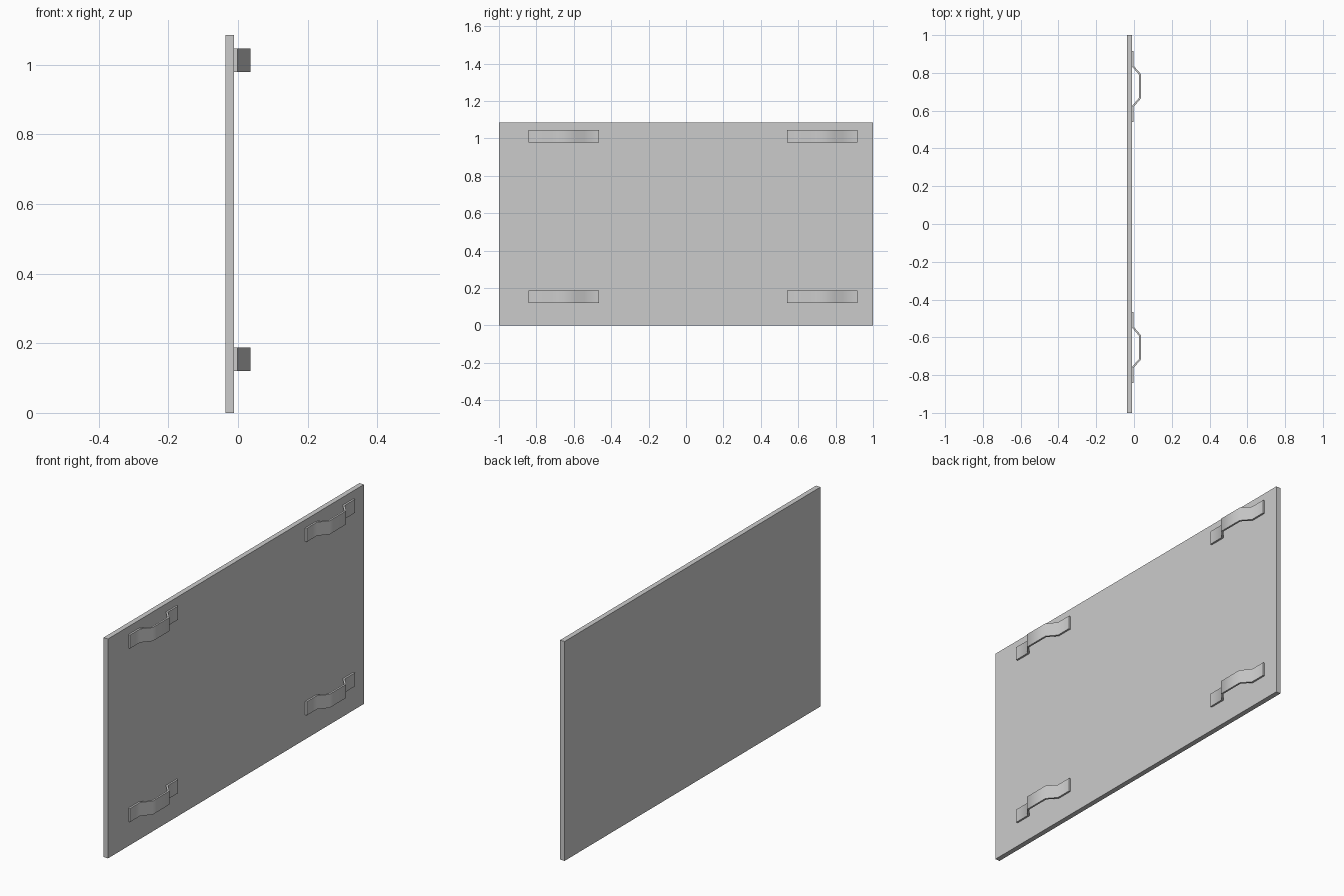
import bpy
import bmesh
import math

cube = bpy.data.objects.get("Cube")
if cube:
    bpy.data.objects.remove(cube, do_unlink=True)

grey = bpy.data.materials.new("light_grey")
grey.use_nodes = True
colour = (0.6, 0.6, 0.6, 1)
grey.diffuse_color = colour
grey.node_tree.nodes["Principled BSDF"].inputs["Base Color"].default_value = colour


def extrude_outline(name, outline, z0, z1):
    """Raise a closed xy outline from z0 to z1."""
    bm = bmesh.new()
    face = bm.faces.new([bm.verts.new((x, y, z0)) for x, y in outline])
    raised = bmesh.ops.extrude_face_region(bm, geom=[face])["geom"]
    verts = [v for v in raised if isinstance(v, bmesh.types.BMVert)]
    bmesh.ops.translate(bm, verts=verts, vec=(0, 0, z1 - z0))
    bmesh.ops.recalc_face_normals(bm, faces=bm.faces)
    mesh = bpy.data.meshes.new(name)
    bm.to_mesh(mesh)
    bm.free()
    mesh.materials.append(grey)
    obj = bpy.data.objects.new(name, mesh)
    bpy.context.collection.objects.link(obj)
    return obj


# Flat upright panel
BACK, FACE = -0.036, -0.011
extrude_outline("panel", [(BACK, -1), (FACE, -1), (FACE, 1), (BACK, 1)], 0, 1.085)

# Bent strap bracket: flat feet with a raised middle
T = 0.009
OUT = 0.036 - T
half = [(FACE, 0.188), (FACE, 0.105), (OUT, 0.061)]
inner = half + [(x, -y) for x, y in reversed(half)]
half_outer = [(FACE + T, 0.188), (FACE + T, 0.109), (OUT + T, 0.065)]
outer = half_outer + [(x, -y) for x, y in reversed(half_outer)]
strap = inner + outer[::-1]

for side, y in (("front", -0.653), ("back", 0.729)):
    for level, z in (("lower", 0.121), ("upper", 0.979)):
        bracket = extrude_outline(f"{level}_{side}_bracket",
                                  [(px, py + y) for px, py in strap], z, z + 0.067)
        bpy.ops.object.select_all(action="DESELECT")
        bracket.select_set(True)
        bpy.context.view_layer.objects.active = bracket
        bpy.ops.object.shade_smooth_by_angle(angle=math.radians(60))
